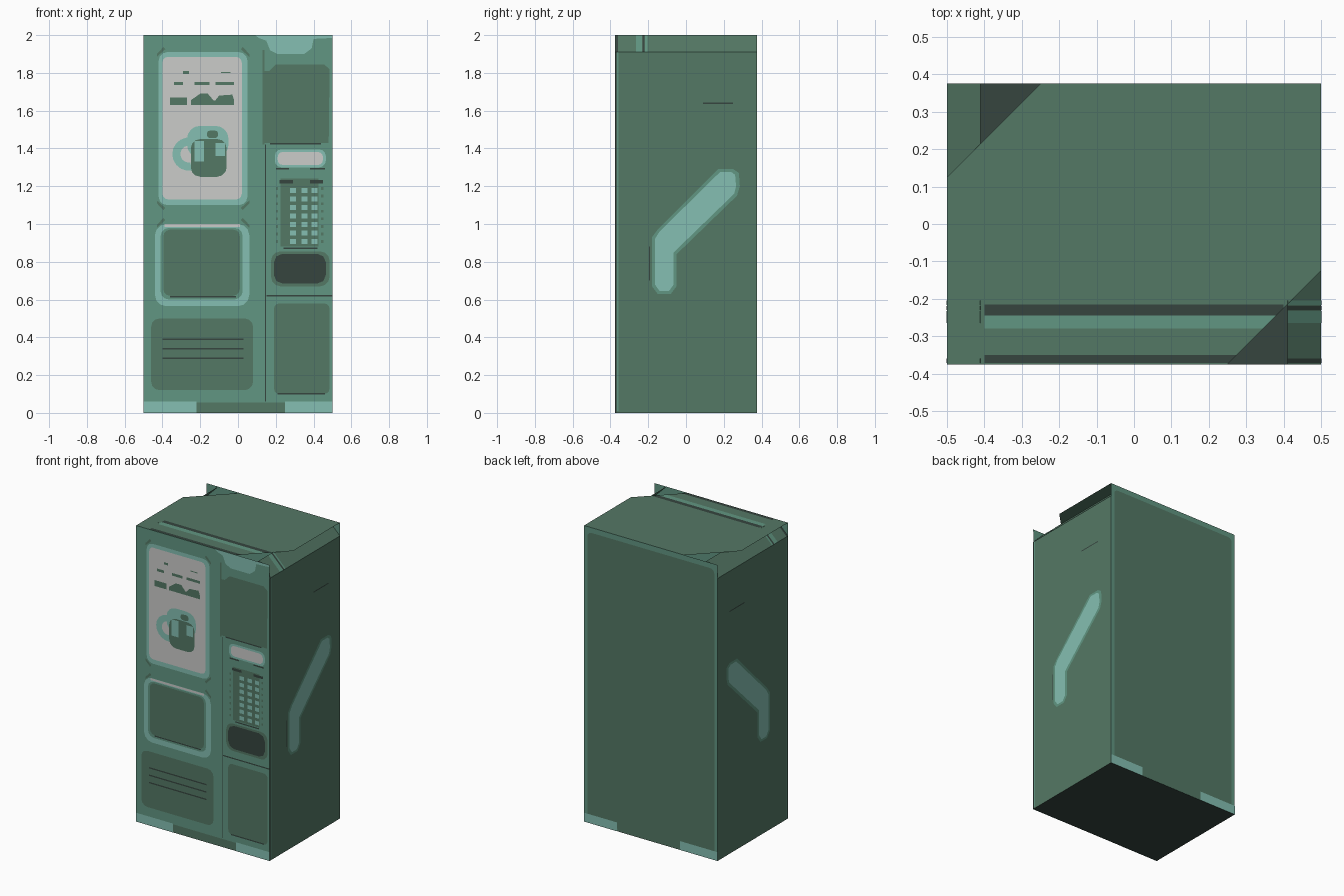
import bpy, bmesh, math
from mathutils import Vector

if "Cube" in bpy.data.objects:
    bpy.data.objects.remove(bpy.data.objects["Cube"])


def material(name, hex_code):
    m = bpy.data.materials.new(name)
    rgb = [int(hex_code[i:i + 2], 16) / 255 for i in (0, 2, 4)]
    lin = [c / 12.92 if c <= 0.04045 else ((c + 0.055) / 1.055) ** 2.4 for c in rgb]
    m.diffuse_color = (*lin, 1)
    m.use_nodes = True
    m.node_tree.nodes["Principled BSDF"].inputs["Base Color"].default_value = m.diffuse_color
    return m


MAIN = material("main green", "54785F".replace("5F", "65"))
FRAME = material("mid teal", "619682")
LIGHT = material("light teal", "85BFB2")
GREY = material("pale grey", "CBCCCA")
DARK = material("dark green", "36453F")

W, D, H, CH = 0.5, 0.375, 2.0, 0.09   # half width, half depth, height, chamfer
S = math.sqrt(0.5)

# each side maps (u, v, lift) to a point, with its outward direction
SIDES = {
    "front": (lambda u, v, d: (u, -D - d, v), (0, -1, 0)),
    "back": (lambda u, v, d: (u, D + d, v), (0, 1, 0)),
    "right": (lambda u, v, d: (W + d, u, v), (1, 0, 0)),
    "left": (lambda u, v, d: (-W - d, u, v), (-1, 0, 0)),
    "bottom": (lambda u, v, d: (u, v, -d), (0, 0, -1)),
    "right_chamfer": (lambda u, v, d: (W - CH * v + d * S, u, H - CH + CH * v + d * S), (1, 0, 1)),
    "left_chamfer": (lambda u, v, d: (-W + CH * v - d * S, u, H - CH + CH * v + d * S), (-1, 0, 1)),
}


def part(name, side, mat, polys, layer=1):
    """Flat faces laid on one side of the cabinet, lifted by layer."""
    place, out = SIDES[side]
    bm = bmesh.new()
    for p in polys:
        f = bm.faces.new([bm.verts.new(place(u, v, layer * 0.0009)) for u, v in p])
        f.normal_update()
        if f.normal.dot(Vector(out)) < 0:
            f.normal_flip()
    return finish(name, bm, [mat])


def finish(name, bm, mats):
    me = bpy.data.meshes.new(name)
    bm.to_mesh(me)
    bm.free()
    for m in mats:
        me.materials.append(m)
    ob = bpy.data.objects.new(name, me)
    bpy.context.collection.objects.link(ob)
    return ob


def rect(x0, x1, z0, z1):
    return [(x0, z0), (x1, z0), (x1, z1), (x0, z1)]


def rounded(x0, x1, z0, z1, r, n=3):
    pts = []
    for i, (cx, cz) in enumerate([(x1 - r, z1 - r), (x0 + r, z1 - r), (x0 + r, z0 + r), (x1 - r, z0 + r)]):
        for k in range(n + 1):
            a = math.pi / 2 * (i + k / n)
            pts.append((cx + r * math.cos(a), cz + r * math.sin(a)))
    return pts


def ring(cx, cz, r0, r1, a0, a1, n=10):
    out = []
    for i in range(n):
        a, b = (math.radians(a0 + (a1 - a0) * k / n) for k in (i, i + 1))
        out.append([(cx + r * math.cos(t), cz + r * math.sin(t)) for r, t in ((r0, a), (r1, a), (r1, b), (r0, b))])
    return out


# cabinet walls
part("front_wall", "front", FRAME, [rect(-W, W, 0, H)], 0)
part("back_wall", "back", FRAME, [rect(-W, W, 0, H)], 0)
part("cabinet_floor", "bottom", DARK, [rect(-W, W, -D, D)], 0)
handle = [(-.18, .67), (-.15, .63), (-.08, .63), (-.05, .67), (-.05, .84), (.27, 1.15),
          (.285, 1.2), (.28, 1.27), (.25, 1.29), (.17, 1.29), (-.15, .97), (-.18, .93)]
inner = [(-.165, .68), (-.14, .645), (-.09, .645), (-.065, .68), (-.065, .85), (.255, 1.16),
         (.265, 1.2), (.26, 1.26), (.24, 1.275), (.18, 1.275), (-.14, .96), (-.165, .92)]
for s in ("right", "left"):
    part(s + "_wall", s, MAIN, [rect(-D, D, 0, H - CH)], 0)
    part(s + "_stripe_border", s, FRAME, [handle], 1)
    part(s + "_stripe", s, LIGHT, [inner], 2)
    part(s + "_front_trim", s, FRAME, [rect(-.365, -.358, .01, 1.91)], 1)
    part(s + "_dark_trim", s, DARK, [rect(-D, -.368, 0, 1.91), rect(.09, .25, 1.635, 1.642),
                                     rect(-.195, -.19, .7, .88)], 1)
    c = s + "_chamfer"
    part(c, c, MAIN, [rect(-D, D, 0, 1)], 0)
    part(c + "_light_band", c, FRAME, [rect(-.265, -.232, 0, 1), rect(-.217, -.205, 0, 1)], 1)
    part(c + "_dark_band", c, DARK, [rect(-.23, -.219, 0, 1), rect(-.372, -.36, 0, 1)], 1)

# saw-toothed top sheet, banded near the front
bm = bmesh.new()
outline = [(-.25, D)]
for y in (.125, -.125, -.375):
    outline += [(-W, y)] + ([(-.25, y)] if y > -.3 else [])
for y in (-.375, -.125, .125):
    outline += [(.25, y), (W, y + .25)]
bm.faces.new([bm.verts.new((x, y, H)) for x, y in outline])
bmesh.ops.triangulate(bm, faces=bm.faces[:])
BANDS = [(-.245, -.215, 2), (-.28, -.245, 1), (-.372, -.35, 2)]
cuts = [(Vector((0, y, H)), (0, 1, 0)) for b in BANDS for y in b[:2]]
cuts += [(Vector((x, 0, H)), (1, 0, 0)) for x in (-.4, .4)]
for co, no in cuts:
    bmesh.ops.bisect_plane(bm, geom=bm.verts[:] + bm.edges[:] + bm.faces[:], plane_co=co, plane_no=no)
bm.normal_update()
for f in bm.faces:
    if f.normal.z < 0:
        f.normal_flip()
    c = f.calc_center_median()
    for lo, hi, idx in BANDS:
        if lo < c.y < hi and abs(c.x) < .4:
            f.material_index = idx
finish("top_sheet", bm, [MAIN, FRAME, DARK])

# back panel and corner feet
part("back_panel", "back", MAIN, [rounded(-.475, .475, .02, 1.965, .03)], 1)
for s in ("front", "back"):
    part(s + "_plinth", s, MAIN, [rect(-.25, .25, 0, .055)], 2)
    part(s + "_feet", s, LIGHT, [rect(-W, -.22, 0, .06), rect(.25, W, 0, .06)], 3)

# poster with a mug picture
part("poster_frame", "front", LIGHT, [rounded(-.42, .05, 1.1, 1.91, .045)], 1)
part("poster", "front", GREY, [rounded(-.4, .02, 1.13, 1.885, .03)], 2)
part("poster_bars", "front", MAIN,
     [rect(-.36, -.27, 1.63, 1.67), rect(-.25, -.02, 1.63, 1.655),
      [(-.25, 1.655), (-.13, 1.655), (-.16, 1.69), (-.2, 1.69)],
      [(-.12, 1.655), (-.02, 1.655), (-.03, 1.685), (-.1, 1.68)]]
     + [rect(x, x + w, 1.735, 1.753) for x, w in ((-.34, .05), (-.23, .08), (-.12, .1))]
     + [rect(-.29, -.26, 1.795, 1.81), rect(-.09, -.04, 1.8, 1.806)], 3)
part("mug_handle", "front", LIGHT, ring(-.26, 1.37, .045, .088, 80, 280), 3)
part("mug_rim", "front", LIGHT, [rounded(-.27, -.05, 1.35, 1.52, .07, 4)], 3)
part("mug_body", "front", MAIN, [rounded(-.25, -.06, 1.25, 1.45, .05)], 4)
part("mug_shine", "front", LIGHT, [rect(-.23, -.18, 1.33, 1.44), rect(-.12, -.07, 1.36, 1.43)], 5)
part("mug_drink", "front", MAIN, [rounded(-.165, -.105, 1.455, 1.495, .018)], 4)

# serving window
part("window_frame", "front", LIGHT, [rounded(-.44, .06, .565, 1.0, .06)], 1)
part("window_inner_frame", "front", FRAME, [rounded(-.41, .025, .6, .98, .045)], 2)
part("window", "front", MAIN, [rounded(-.395, .01, .62, .97, .035)], 3)
part("window_sill", "front", DARK, [rect(-.36, -.01, .612, .62)], 4)
part("window_highlight", "front", GREY, [rect(-.39, .01, .985, .999)], 2)

# lower left vent panel
part("vent_panel", "front", MAIN, [rounded(-.46, .08, .12, .5, .045)], 1)
part("vent_slots", "front", DARK, [rect(-.4, .03, z, z + .009) for z in (.285, .335, .385)], 2)

# corner marks around poster and window
part("corner_marks", "front", MAIN,
     [[(sx * .20 - .185, z), (sx * .245 - .185, z - dz * .04), (sx * .245 - .185, z - dz * .025),
       (sx * .21 - .185, z + dz * .012)] for sx in (-1, 1)
      for z, dz in ((1.925, 1), (1.085, -1), (1.02, 1))], 1)

# right column
part("column_seam", "front", DARK, [rect(.142, .149, .06, 1.42), rect(.15, W, .616, .624)], 1)
part("column_upper_seam", "front", MAIN, [rect(.13, .14, 1.42, 1.92)], 1)
part("top_lamp", "front", LIGHT, [[(.09, H), (.11, 1.985), (.15, 1.97), (.17, 1.92), (.21, 1.9), (.35, 1.9),
                                   (.39, 1.93), (.4, 1.98), (W, 1.985), (W, H)]], 1)
part("upper_panel", "front", MAIN, [[(.13, 1.43), (.48, 1.43), (.485, 1.82), (.455, 1.845),
                                     (.2, 1.845), (.165, 1.81), (.13, 1.81)]], 2)
part("panel_lip", "front", DARK, [rect(.17, .44, 1.422, 1.43), rect(.2, .27, 1.288, 1.297),
                                  rect(.38, .46, 1.288, 1.297)], 2)
part("display_frame", "front", LIGHT, [rounded(.195, .465, 1.3, 1.395, .035)], 1)
part("display", "front", GREY, [rounded(.21, .45, 1.312, 1.382, .028)], 2)
part("keypad", "front", MAIN, [rect(.225, .425, .88, 1.24)], 1)
part("keypad_edges", "front", DARK, [rect(.22, .29, 1.215, 1.232), rect(.38, .45, 1.215, 1.232),
                                     rect(.24, .42, .868, .876)], 2)
part("keypad_keys", "front", LIGHT, [rect(x, x + .032, z, z + .026) for x in (.275, .335, .39)
                                     for z in [.895 + .045 * i for i in range(7)]], 2)
part("keypad_ticks", "front", MAIN, [rect(x, x + .012, .9 + .04 * i, .915 + .04 * i)
                                     for x in (.2, .44) for i in range(8)], 1)
part("coin_tray_border", "front", MAIN, [rounded(.175, .485, .67, .855, .05)], 1)
part("coin_tray", "front", DARK, [rounded(.19, .465, .685, .842, .045, 2)], 2)
part("lower_panel", "front", MAIN, [rounded(.19, .485, .1, .58, .03)], 1)
part("lower_panel_edge", "front", DARK, [rect(.21, .46, .098, .106)], 2)
